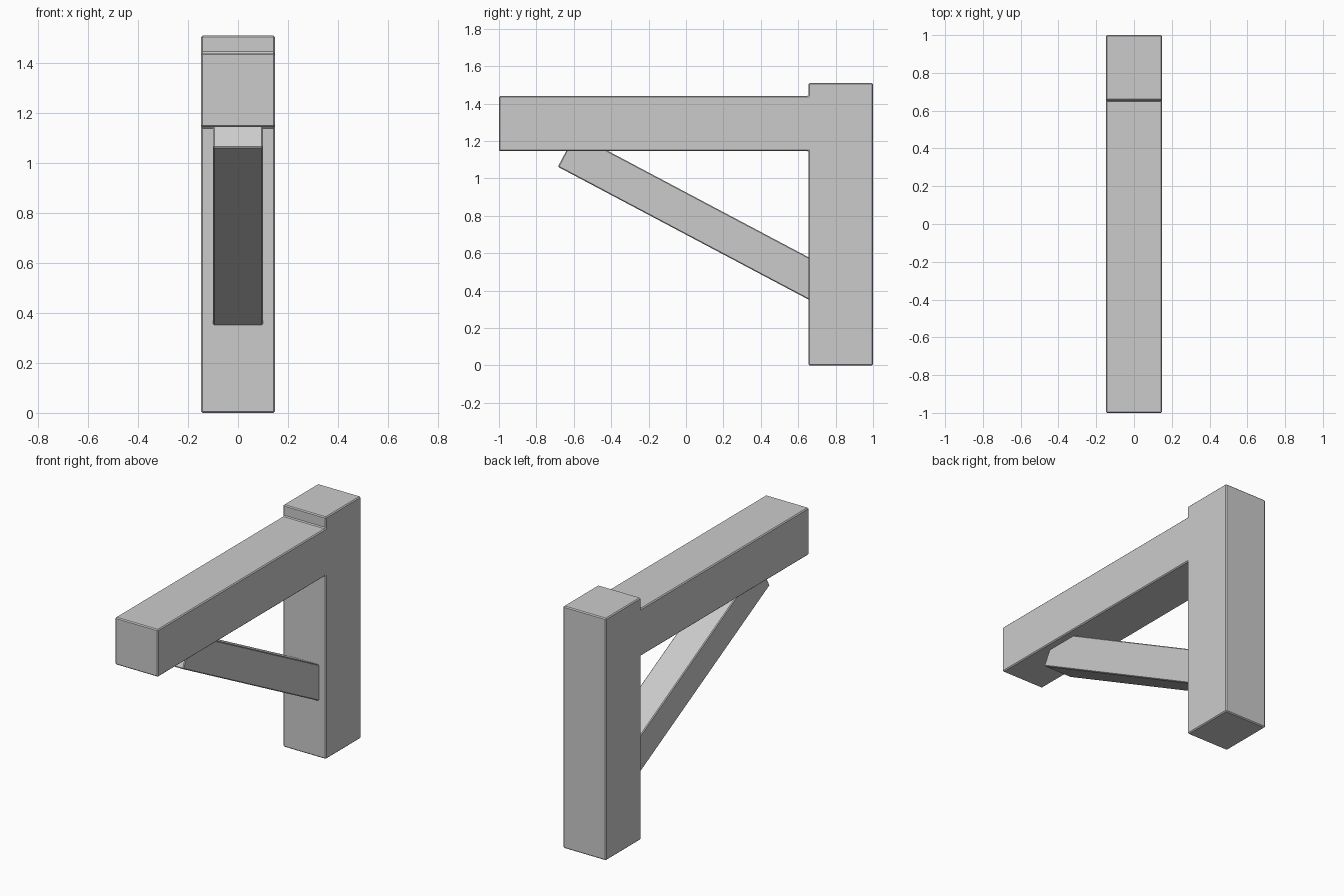
import bpy, bmesh, math

if "Cube" in bpy.data.objects:
    bpy.data.objects.remove(bpy.data.objects["Cube"])

grey = bpy.data.materials.new("plain grey")
grey.diffuse_color = (0.6, 0.6, 0.6, 1)
grey.use_nodes = True
grey.node_tree.nodes["Principled BSDF"].inputs["Base Color"].default_value = grey.diffuse_color


def extrude_profile(name, points, half_width, bevel):
    """Extrude a (y, z) outline symmetrically along x and soften its edges."""
    bm = bmesh.new()
    face = bm.faces.new([bm.verts.new((-half_width, y, z)) for y, z in points])
    side = bmesh.ops.extrude_face_region(bm, geom=[face])["geom"]
    verts = [v for v in side if isinstance(v, bmesh.types.BMVert)]
    bmesh.ops.translate(bm, verts=verts, vec=(2 * half_width, 0, 0))
    bmesh.ops.recalc_face_normals(bm, faces=bm.faces)
    mesh = bpy.data.meshes.new(name)
    bm.to_mesh(mesh)
    bm.free()
    mesh.materials.append(grey)
    obj = bpy.data.objects.new(name, mesh)
    bpy.context.collection.objects.link(obj)
    mod = obj.modifiers.new("soft edges", 'BEVEL')
    mod.width = bevel
    mod.segments = 1
    return obj


# Upright post with the horizontal beam joined flush to its front
extrude_profile("post_and_beam", [
    (1.0, 0.0), (1.0, 1.51), (0.655, 1.51), (0.655, 1.44),
    (-1.0, 1.44), (-1.0, 1.145), (0.655, 1.145), (0.655, 0.0)], 0.148, 0.006)

# Diagonal brace, square in section, its ends sunk into beam and post
angle = math.atan2(0.35 - 1.06, 0.655 + 0.685)
dy, dz = math.cos(angle), math.sin(angle)
start, length, depth = (-0.685, 1.062), 1.65, 0.2
corners = [(0, 0), (length, 0), (length, depth), (0, depth)]
extrude_profile("diagonal_brace", [
    (start[0] + a * dy - b * dz, start[1] + a * dz + b * dy)
    for a, b in corners], 0.1, 0.005)
